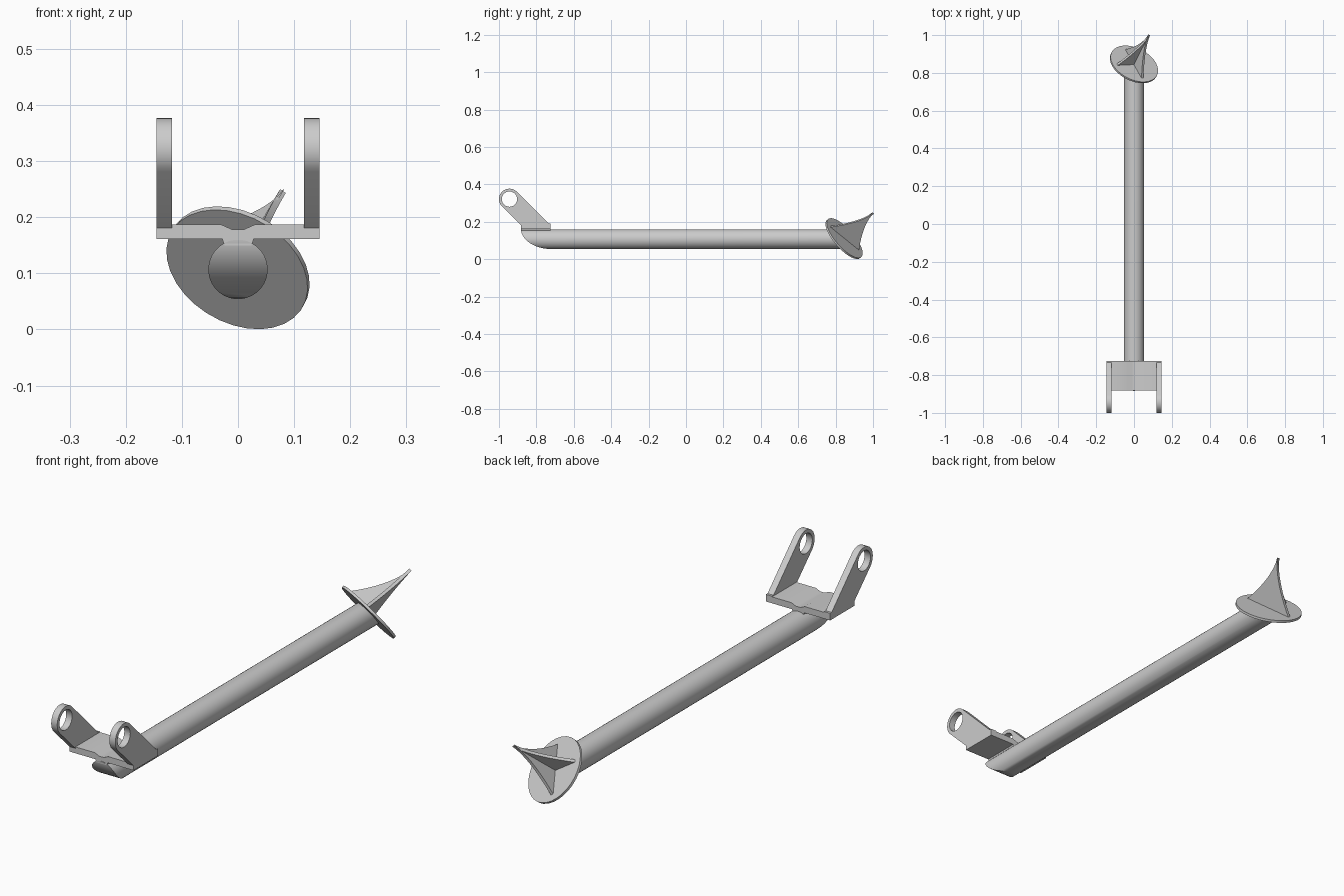
import bpy, bmesh
from math import sin, cos, pi, sqrt, radians
from mathutils import Vector, Matrix

if "Cube" in bpy.data.objects:
    bpy.data.objects.remove(bpy.data.objects["Cube"])

X, Y, Z = Vector((1, 0, 0)), Vector((0, 1, 0)), Vector((0, 0, 1))


def add_object(name, bm, thickness=0):
    mesh = bpy.data.meshes.new(name)
    bmesh.ops.recalc_face_normals(bm, faces=bm.faces[:])
    bm.to_mesh(mesh)
    bm.free()
    ob = bpy.data.objects.new(name, mesh)
    bpy.context.collection.objects.link(ob)
    bpy.ops.object.select_all(action='DESELECT')
    ob.select_set(True)
    bpy.context.view_layer.objects.active = ob
    if thickness:
        mod = ob.modifiers.new("thickness", 'SOLIDIFY')
        mod.thickness, mod.offset = thickness, 0
        bpy.ops.object.modifier_apply(modifier=mod.name)
    bpy.ops.object.shade_smooth_by_angle(angle=radians(30))
    return ob


def plate(name, loops, origin, u, v, thickness):
    """Flat outline (with optional hole loops) in the u/v plane, thickened both ways."""
    bm = bmesh.new()
    edges = []
    for loop in loops:
        vs = [bm.verts.new(origin + u * a + v * b) for a, b in loop]
        edges += [bm.edges.new((vs[i - 1], vs[i])) for i in range(len(vs))]
    bmesh.ops.triangle_fill(bm, use_beauty=True, use_dissolve=False, edges=edges,
                            normal=u.cross(v))
    return add_object(name, bm, thickness)


def arc(cx, cy, r, a0, a1, n):
    return [(cx + r * cos(a0 + (a1 - a0) * i / n), cy + r * sin(a0 + (a1 - a0) * i / n))
            for i in range(n + 1)]


# Tilted frame of the head: axis and blade directions
axis = Vector((0.36, 0.70, 0.615)).normalized()
centre = Vector((0, 0.845, 0.11))
side = Vector((-0.09, -0.004, 0.058))
side = (side - axis * side.dot(axis)).normalized()
across = axis.cross(side)

# Rod: curved slanting front end, far end cut to meet the disc
R, ZC, N = 0.053, 0.107, 32
bm = bmesh.new()
near, far = [], []
for i in range(N):
    a = 2 * pi * (i + 0.5) / N
    x, z = R * cos(a), ZC + R * sin(a)
    k = min(1, (0.165 - z) / (0.165 - (ZC - R)))
    near.append(bm.verts.new((x, -0.72 - 0.163 * sqrt(max(0, 1 - k * k)), z)))
    y = centre.y - (axis.x * x + axis.z * (z - centre.z)) / axis.y
    far.append(bm.verts.new((x, y, z)))
for i in range(N):
    bm.faces.new((near[i - 1], near[i], far[i], far[i - 1]))
# front end closed in level strips, from the top pair of points to the bottom pair
pairs = [(near[(N // 4 + j) % N], near[(N // 4 - 1 - j) % N]) for j in range(N // 2)]
for (a, b), (c, d) in zip(pairs, pairs[1:]):
    bm.faces.new((a, b, d, c))
bm.faces.new(far)
add_object("rod", bm)

# Disc
bm = bmesh.new()
frame = Matrix((side, across, axis)).transposed().to_4x4()
bmesh.ops.create_cone(bm, cap_ends=True, segments=32, radius1=0.135, radius2=0.135, depth=0.01,
                      matrix=Matrix.Translation(centre) @ frame)
add_object("disc", bm)

# Pointed head: one full blade with concave edges and one half blade on its side
H, W, S = 0.221, 0.11, 12
edge = [(W * (1 - i / S) ** 1.6 + 0.001, H * i / S) for i in range(S + 1)]
plate("wide_blade", [edge + [(-a, b) for a, b in reversed(edge)]], centre, across, axis, 0.012)
plate("side_blade", [edge + [(0, H), (0, 0)]], centre, side, axis, 0.012)

# Bridge plate with top groove and a neck onto the rod
half = [(0.024, 0.150), (0.028, 0.161), (0.118, 0.161), (0.118, 0.187), (0.03, 0.187), (0.01, 0.178)]
plate("bridge", [half + [(-a, b) for a, b in reversed(half)]], Y * -0.803, X, Z, 0.158)

# Two slanted lugs with pin holes
cy, cz = -0.944, 0.321
outline = arc(cy, cz, 0.056, pi / 4, pi * 5 / 4, 16) + [
    (-0.882, 0.181), (-0.882, 0.161), (-0.724, 0.161), (-0.724, 0.19), (-0.734, 0.19)]
hole = arc(cy, cz, 0.041, 0, 2 * pi, 24)[:-1]
for s, label in ((-1, "left"), (1, "right")):
    plate(label + "_lug", [outline, hole], X * (s * 0.1315), Y, Z, 0.027)
